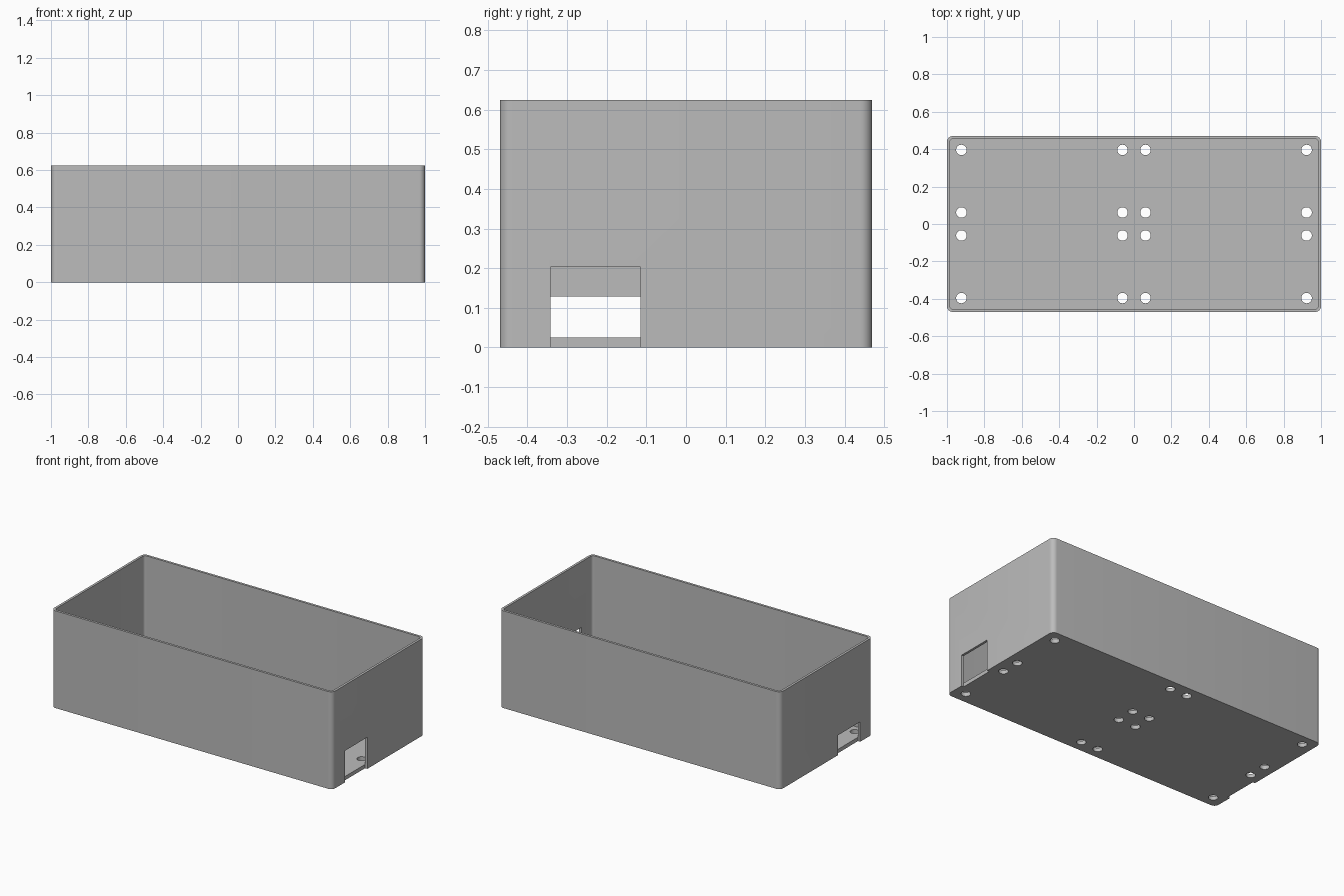
import bpy, bmesh, math

if "Cube" in bpy.data.objects:
    bpy.data.objects.remove(bpy.data.objects["Cube"], do_unlink=True)

HALF_X, HALF_Y, HEIGHT = 1.0, 0.47, 0.625
WALL, FLOOR, CORNER = 0.0154, 0.0246, 0.031

grey = bpy.data.materials.new("plain grey")
grey.use_nodes = True
grey.diffuse_color = (0.5, 0.5, 0.5, 1)
grey.node_tree.nodes["Principled BSDF"].inputs["Base Color"].default_value = (0.5, 0.5, 0.5, 1)


def prism(bm, outline, z0, z1):
    """Extrude a counter-clockwise outline from z0 to z1."""
    low = [bm.verts.new((x, y, z0)) for x, y in outline]
    high = [bm.verts.new((x, y, z1)) for x, y in outline]
    bm.faces.new(low[::-1])
    bm.faces.new(high)
    n = len(outline)
    for i in range(n):
        j = (i + 1) % n
        bm.faces.new((low[i], low[j], high[j], high[i]))


def rounded_rect(hx, hy, r, steps=8):
    points = []
    for k, (sx, sy) in enumerate(((1, 1), (-1, 1), (-1, -1), (1, -1))):
        for i in range(steps + 1):
            a = (k + i / steps) * math.pi / 2
            points.append((sx * (hx - r) + r * math.cos(a), sy * (hy - r) + r * math.sin(a)))
    return points


def rect(x0, x1, y0, y1):
    return [(x0, y0), (x1, y0), (x1, y1), (x0, y1)]


def circle(cx, cy, r, n=32):
    return [(cx + r * math.cos(2 * math.pi * i / n), cy + r * math.sin(2 * math.pi * i / n))
            for i in range(n)]


def make(name, prisms):
    bm = bmesh.new()
    for p in prisms:
        prism(bm, *p)
    mesh = bpy.data.meshes.new(name)
    bm.to_mesh(mesh)
    bm.free()
    obj = bpy.data.objects.new(name, mesh)
    mesh.materials.append(grey)
    bpy.context.collection.objects.link(obj)
    return obj


# Outer body with rounded upright corners
box = make("open_box", [(rounded_rect(HALF_X, HALF_Y, CORNER), 0, HEIGHT)])

# Cavity, cable notches in both end walls, and screw holes
cavity = make("cavity_cutter",
              [(rounded_rect(HALF_X - WALL, HALF_Y - WALL, CORNER - WALL), FLOOR, 1)])
depth = HALF_X - WALL - 0.0005
notches = make("notch_cutter", [
    (rect(depth, 1.1, -0.342, -0.115), -0.1, 0.203),
    (rect(-1.1, -depth, -0.342, -0.115), -0.1, 0.128)])
holes = make("hole_cutter", [
    (circle(sx * x, sy * y, 0.028), -0.1, 0.1)
    for x in (0.923, 0.0615) for y in (0.396, 0.0615) for sx in (-1, 1) for sy in (-1, 1)])

bpy.ops.object.select_all(action="DESELECT")
box.select_set(True)
bpy.context.view_layer.objects.active = box
for cutter in (cavity, notches, holes):
    cutter.hide_render = True
    cut = box.modifiers.new(cutter.name, "BOOLEAN")
    cut.operation = "DIFFERENCE"
    cut.solver = "EXACT"
    cut.object = cutter
    bpy.ops.object.modifier_apply(modifier=cut.name)
    bpy.data.objects.remove(cutter, do_unlink=True)

bpy.ops.object.shade_smooth_by_angle(angle=math.radians(30))
